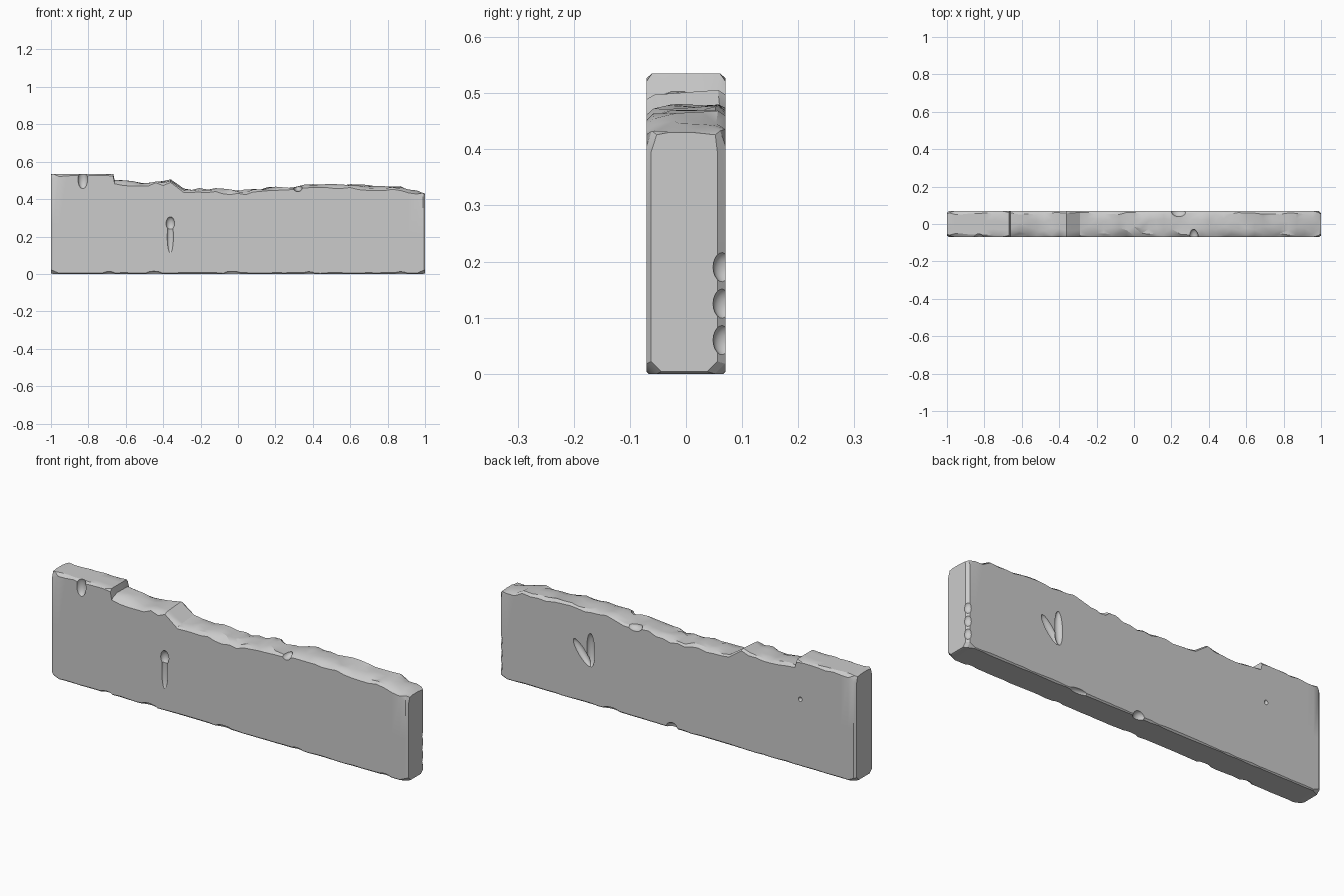
import bpy, bmesh, random
from math import radians

if "Cube" in bpy.data.objects:
    bpy.data.objects.remove(bpy.data.objects["Cube"])

random.seed(4)
HALF = 0.07
jit = random.uniform

# broken top edge: x, height
TOP = [(-1, .535), (-.667, .535), (-.66, .5), (-.52, .488), (-.36, .5), (-.29, .452),
       (-.12, .455), (0, .443), (.2, .466), (.3, .46), (.36, .475), (.6, .475),
       (.87, .463), (1, .43)]


def height(x):
    for (x0, z0), (x1, z1) in zip(TOP, TOP[1:]):
        if x <= x1:
            return z0 + (z1 - z0) * (x - x0) / (x1 - x0)
    return TOP[-1][1]


def section(bm, x):
    """Cross-section ring with worn, uneven edge chamfers."""
    end = abs(x) > .999
    near = abs(x) > .98
    inset = .008 if end else 0
    top = height(x)
    rough = .006 if -.665 < x < .98 else 0
    f, m, b = [top + jit(-rough, rough) for _ in range(3)]
    f -= rough
    cb = .018 if near else jit(.003, .008)
    ct = .026 if near else jit(.006, .014)
    w = HALF - inset
    wb = w - (jit(0, .008) if end else 0)
    s = jit(.008, .02)
    mid = jit(-.012, .012)
    lo = inset / 2
    pts = [(cb - w, lo), (-w, lo + cb), (-w, f / 2), (-w, f - ct - inset),
           (s - w, f - lo), (mid - .025, m), (mid + .02, (m + b) / 2),
           (w - s, b - lo), (wb, b - ct - inset), (wb, b / 2),
           (wb, lo + cb), (wb - cb, lo)]
    return [bm.verts.new((x, y, z)) for y, z in pts]


# wall slab: rings lofted along x
xs = {x for x, _ in TOP} | {-.988, .988}
for (a, _), (b, _) in zip(TOP, TOP[1:]):
    n = max(1, int((b - a) / .04))
    xs |= {a + (b - a) * i / n for i in range(1, n)}
bm = bmesh.new()
rings = [section(bm, x) for x in sorted(xs)]
for r, s in zip(rings, rings[1:]):
    for i in range(len(r)):
        j = (i + 1) % len(r)
        bm.faces.new((r[i], r[j], s[j], s[i]))
bm.faces.new(rings[0])
bm.faces.new(rings[-1])
bmesh.ops.triangulate(bm, faces=[f for f in bm.faces if f.calc_center_median().z > .42])
bmesh.ops.recalc_face_normals(bm, faces=bm.faces)
mesh = bpy.data.meshes.new("wall_slab")
bm.to_mesh(mesh)
bm.free()
slab = bpy.data.objects.new("wall_slab", mesh)
bpy.context.collection.objects.link(slab)
cutters = []


def chip(x, side, z, rx, ry, rz, tilt=0):
    """Carve an ellipsoid hollow; side -1 is the front face, 1 the back."""
    bpy.ops.mesh.primitive_ico_sphere_add(
        subdivisions=3, radius=1, location=(x, side * (HALF + .002), z),
        rotation=(0, radians(tilt), 0))
    cut = bpy.context.object
    cut.name = "chip_cutter"
    cut.scale = (rx, ry, rz)
    cut.hide_render = True
    cutters.append(cut)
    mod = slab.modifiers.new("chip", 'BOOLEAN')
    mod.operation = 'DIFFERENCE'
    mod.solver = 'EXACT'
    mod.object = cut


# front: long gouge and top nicks
chip(-.362, -1, .27, .023, .022, .036)
chip(-.362, -1, .2, .017, .013, .09)
chip(-.83, -1, .505, .026, .024, .05)
chip(.32, -1, .462, .024, .045, .022)
# back: forked gouge, pit and top nick
chip(.485, 1, .275, .022, .022, .085, 2)
chip(.535, 1, .25, .022, .022, .075, 38)
chip(-.69, 1, .34, .01, .01, .012)
chip(.24, 1, .465, .042, .034, .028)
# bottom edge nicks
chip(.03, 1, 0, .032, .026, .03)
for side, places in ((-1, (-.69, -.45, -.03, .38, .87)), (1, (-.84, -.4, .37))):
    for x in places:
        chip(x, side, 0, jit(.03, .05), jit(.014, .02), jit(.012, .017))
# right end nicks down the back corner
for i in range(3):
    chip(1, 1, .06 + .065 * i, .02, .024, .03)

# bake the chips and remove the cutters
bpy.context.view_layer.update()
deps = bpy.context.evaluated_depsgraph_get()
baked = bpy.data.meshes.new_from_object(slab.evaluated_get(deps))
slab.modifiers.clear()
slab.data = baked
for cut in cutters:
    bpy.data.objects.remove(cut)

# smooth worn areas, keep stone edges crisp
bpy.ops.object.select_all(action='DESELECT')
slab.select_set(True)
bpy.context.view_layer.objects.active = slab
bpy.ops.object.shade_smooth_by_angle(angle=radians(28))
